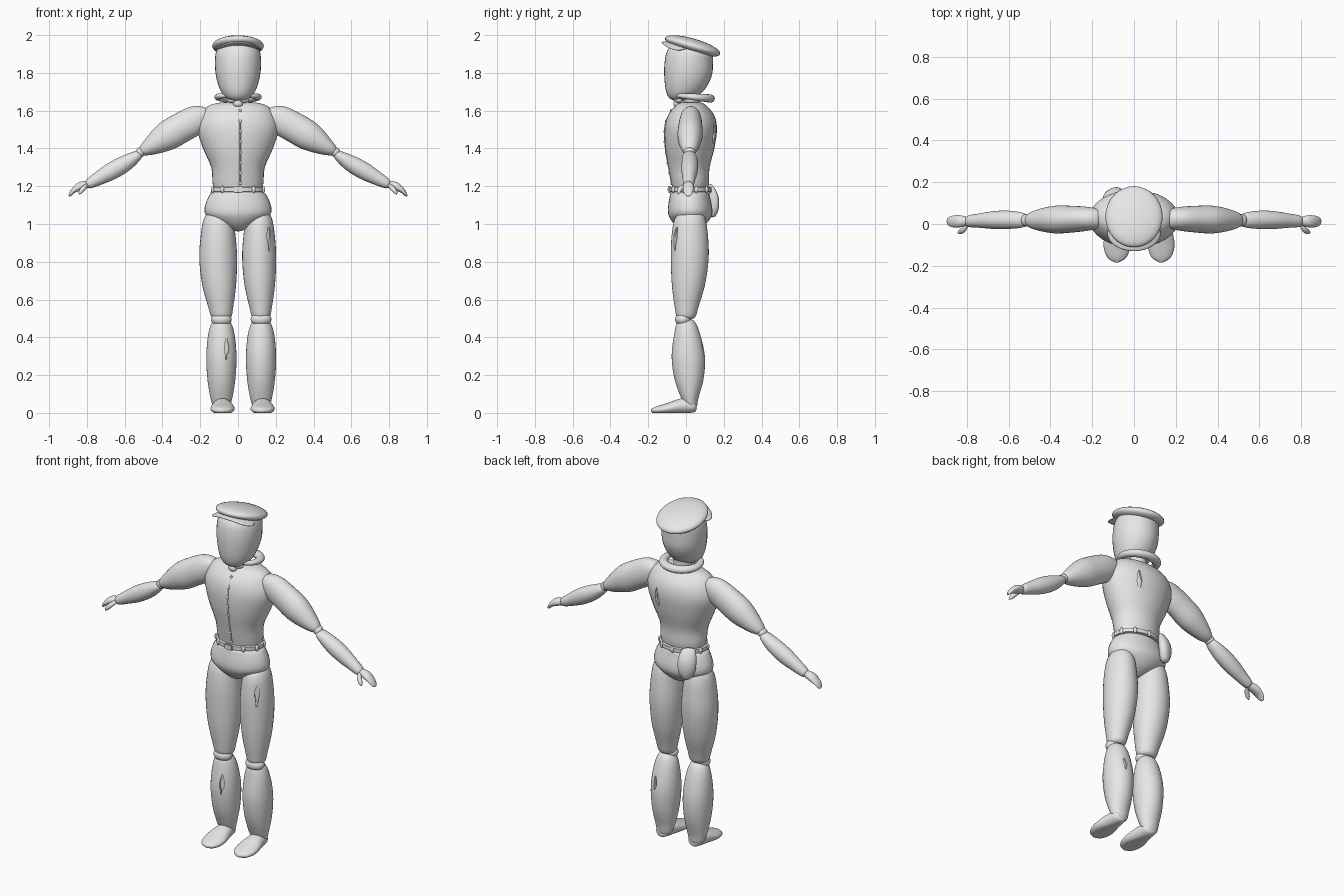
import bpy, bmesh, math, random
from mathutils import Vector, Matrix

random.seed(4)
if "Cube" in bpy.data.objects:
    bpy.data.objects.remove(bpy.data.objects["Cube"], do_unlink=True)

grey = bpy.data.materials.new("light_grey")
grey.use_nodes = True
grey.diffuse_color = (0.8, 0.8, 0.8, 1)
grey.node_tree.nodes["Principled BSDF"].inputs["Base Color"].default_value = (0.8, 0.8, 0.8, 1)


def finish(name, bm, smooth=True):
    """Turn a bmesh into a named, shaded object."""
    bmesh.ops.recalc_face_normals(bm, faces=bm.faces)
    for f in bm.faces:
        f.smooth = smooth
    mesh = bpy.data.meshes.new(name)
    bm.to_mesh(mesh)
    bm.free()
    mesh.materials.append(grey)
    obj = bpy.data.objects.new(name, mesh)
    bpy.context.collection.objects.link(obj)
    return obj


def spline(rows, steps):
    """Smoothly resample rows of numbers."""
    out = []
    for i in range(len(rows) - 1):
        a, b = Vector(rows[max(i - 1, 0)]), Vector(rows[i])
        c, d = Vector(rows[i + 1]), Vector(rows[min(i + 2, len(rows) - 1)])
        for k in range(steps):
            t = k / steps
            out.append(b + (c - a) * (t / 2) + (2 * a - 5 * b + 4 * c - d) * (t * t / 2)
                       + (3 * b - a - 3 * c + d) * (t ** 3 / 2))
    return out + [Vector(rows[-1])]


def loft(name, rows, ref=(1, 0, 0), axis=None, floor=None, steps=4, sides=32):
    """Skin ellipses given as x, y, z, radius along ref, radius across."""
    rows = spline([Vector(r) for r in rows], steps)
    pts = [Vector(r[:3]) for r in rows]
    bm = bmesh.new()
    rings = []
    for i, (p, r) in enumerate(zip(pts, rows)):
        t = Vector(axis) if axis else pts[min(i + 1, len(pts) - 1)] - pts[max(i - 1, 0)]
        t.normalize()
        u = Vector(ref) - t * t.dot(Vector(ref))
        u.normalize()
        v = t.cross(u)
        ring = []
        for k in range(sides):
            a = math.tau * k / sides
            co = p + u * max(r[3], 0.001) * math.cos(a) + v * max(r[4], 0.001) * math.sin(a)
            if floor is not None:
                co.z = max(co.z, floor)
            ring.append(bm.verts.new(co))
        rings.append(ring)
    for a, b in zip(rings, rings[1:]):
        for k in range(sides):
            j = (k + 1) % sides
            bm.faces.new((a[k], a[j], b[j], b[k]))
    bm.faces.new(rings[0])
    bm.faces.new(rings[-1])
    return finish(name, bm)


def body(name, rows):
    """Upright loft from z, x radius, y centre, y radius."""
    return loft(name, [(0, cy, z, rx, ry) for z, rx, cy, ry in rows], axis=(0, 0, 1))


def ball(name, centre, radii, tilt=0, turn=0, sag=0):
    bm = bmesh.new()
    bmesh.ops.create_uvsphere(bm, u_segments=32, v_segments=16, radius=1)
    bm.transform(Matrix.Translation(centre) @ Matrix.Rotation(turn, 4, "Z")
                 @ Matrix.Rotation(tilt, 4, "X") @ Matrix.Diagonal((*radii, 1)))
    for v in bm.verts:
        v.co.z -= sag * v.co.x ** 2
    return finish(name, bm)


def surface_y(obj, x, z, side):
    """Height of the front (-1) or back (1) surface."""
    hit, loc, _, _ = obj.ray_cast((x, side, z), (0, -side, 0))
    return loc.y if hit else 0


def tear(obj, x, z, side, height, width, turn=0.0):
    """Carve a shallow ragged rip."""
    y = surface_y(obj, x, z, side)
    n = 6
    outline = []
    for s in (-1, 1):
        col = [(s * width * random.uniform(0.3, 1) * math.sin(math.pi * (k + 0.5) / n)
                + 0.4 * width * (k / n - 0.5), height * ((k + 0.5) / n - 0.5)) for k in range(n)]
        outline += col[::s]
    bm = bmesh.new()
    face = bm.faces.new([bm.verts.new((a, -0.014, b)) for a, b in outline])
    new = bmesh.ops.extrude_face_region(bm, geom=[face])["geom"]
    bmesh.ops.translate(bm, vec=(0, 0.028, 0), verts=[g for g in new if isinstance(g, bmesh.types.BMVert)])
    bm.transform(Matrix.Translation((x, y, z)) @ Matrix.Rotation(turn, 4, "Z"))
    cutter = finish("tear_cutter", bm, False)
    cutter.hide_render = True
    mod = obj.modifiers.new("tear", "BOOLEAN")
    mod.object = cutter
    mod.operation = "DIFFERENCE"
    bpy.context.view_layer.objects.active = obj
    bpy.ops.object.modifier_apply(modifier=mod.name)
    bpy.data.objects.remove(cutter, do_unlink=True)


# Head and neck
body("head", [(1.65, 0, -.03, 0), (1.66, .05, -.03, .05), (1.70, .09, -.008, .097),
              (1.78, .116, .01, .125), (1.86, .122, .015, .128), (1.92, .113, .02, .118),
              (1.96, .075, .025, .08), (1.972, 0, .025, 0)])
body("neck", [(1.6, .055, .03, .05), (1.64, .05, .03, .048), (1.72, .05, .03, .048)])

# Cap with a drooping visor
ball("cap", (0, .035, 1.942), (.137, .152, .04), tilt=-0.28)
ball("cap_visor", (0, -.045, 1.956), (.128, .085, .012), tilt=-0.05, sag=2.2)

# Torso and pelvis
torso = body("torso", [(1.17, .125, .022, .09), (1.22, .135, .022, .1), (1.3, .142, .016, .109),
                       (1.4, .185, .02, .13), (1.5, .215, .025, .139), (1.57, .2, .027, .125),
                       (1.62, .165, .027, .088), (1.642, .1, .027, .055), (1.648, 0, .027, 0)])
body("pelvis", [(1.175, 0, .02, 0), (1.172, .12, .02, .09), (1.14, .158, .02, .107),
                (1.07, .178, .022, .118), (1.03, .15, .022, .107), (.99, .08, .02, .075),
                (.967, .03, .015, .035), (.96, 0, .015, 0)])

# Open collar with tied ends
arc = []
for k in range(17):
    a = math.radians(-62 + 304 * k / 16)
    y = .035 + .092 * math.sin(a)
    thick = .012 + .014 * math.sin(math.pi * k / 16)
    arc.append((.105 * math.cos(a), y, 1.676 - .09 * y, thick * .85, thick))
loft("collar", arc, ref=(0, 0, 1), steps=2, sides=16)
ball("collar_knot", (0, -.045, 1.637), (.026, .022, .022))
for s, side in ((-1, "right"), (1, "left")):
    ball(side + "_collar_end", (s * .03, -.04, 1.655), (.03, .018, .014), turn=s * 0.4)

# Front seam and buttons
bpy.context.view_layer.update()
heights = [1.215 + .055 * k for k in range(8)]
seam = [(.012, surface_y(torso, .012, z, -1), z, .003, .003) for z in heights]
loft("shirt_seam", seam, steps=3, sides=8)
for x, y, z, _, _ in seam:
    ball("button", (x, y - .001, z), (.007, .005, .008))

# Belt, loops and buckle
bm = bmesh.new()
rings = []
for i in range(48):
    a = math.tau * i / 48
    ring = []
    for h, grow in ((-.014, -.008), (-.011, .003), (.011, .003), (.014, -.008)):
        ring.append(bm.verts.new(((.138 + grow) * math.cos(a), .021 + (.106 + grow) * math.sin(a), 1.183 + h)))
    rings.append(ring)
for i in range(48):
    for k in range(4):
        a, b = rings[i], rings[(i + 1) % 48]
        bm.faces.new((a[k], b[k], b[(k + 1) % 4], a[(k + 1) % 4]))
finish("belt", bm, False)
for i in range(10):
    a = math.tau * (i + .5) / 10
    ball("belt_loop", (.14 * math.cos(a), .021 + .108 * math.sin(a), 1.183), (.01, .01, .019))
bm = bmesh.new()
bmesh.ops.create_cube(bm, size=1, matrix=Matrix.Translation((0, -.089, 1.183)) @ Matrix.Diagonal((.05, .014, .034, 1)))
bmesh.ops.bevel(bm, geom=bm.edges[:], offset=.004, segments=2, affect="EDGES")
finish("belt_buckle", bm, False)

# Hip pouch
loft("hip_pouch", [(-.1, .115, 1.212, 0, 0), (-.1, .118, 1.205, .035, .016), (-.102, .135, 1.15, .05, .03),
                   (-.102, .14, 1.09, .047, .03), (-.1, .138, 1.045, .025, .02), (-.1, .138, 1.035, 0, 0)],
     ref=(.87, .5, 0), axis=(0, 0, 1))

# Legs
parts = {}
for side, hip, knee, width in (("right", -.105, -.088, 1.0), ("left", .112, .122, .9)):
    lean = knee - hip
    thigh = [(1.085, .004, .035, .006, 0), (1.075, .04, .03, .042, 0), (1.03, .075, .022, .08, 0),
             (.94, .092, .02, .096, 0), (.82, .1, .02, .1, 0), (.68, .09, .013, .088, .3),
             (.56, .066, .003, .063, .8), (.505, .05, 0, .047, 1), (.495, .01, 0, .01, 1)]
    parts[side + "_thigh"] = loft(side + "_thigh", [(hip + lean * f, cy, z, rx * width, ry)
                                  for z, rx, cy, ry, f in thigh], axis=(0, 0, 1))
    ball(side + "_knee", (knee, -.015, .495), (.055, .043, .037))
    shin = [(.497, .01, 0, .01), (.485, .045, 0, .045), (.42, .069, .006, .068), (.3, .08, .012, .088),
            (.18, .074, .016, .077), (.08, .058, .02, .046), (.03, .04, .028, .028), (.018, .005, .03, .005)]
    parts[side + "_shin"] = loft(side + "_shin", [(knee, cy, z, rx, ry) for z, rx, cy, ry in shin], axis=(0, 0, 1))
    foot = [(.055, .03, .005, .01), (.045, .034, .035, .03), (-.02, .036, .05, .041),
            (-.1, .022, .064, .03), (-.16, .014, .046, .019), (-.185, .013, .006, .007)]
    loft(side + "_foot", [(knee + (.008 if hip > 0 else .006), y, z, rx, rz) for y, z, rx, rz in foot],
         axis=(0, -1, 0), floor=0)

# Arms
for s, side in ((-1, "right"), (1, "left")):
    def limb(name, rows):
        loft(side + name, [(s * x, *rest) for x, *rest in rows], ref=(0, 1, 0))
    limb("_upper_arm", [(.15, .025, 1.592, .005, .005), (.162, .025, 1.585, .04, .04),
                        (.215, .025, 1.556, .056, .074), (.3, .023, 1.51, .064, .08), (.38, .021, 1.463, .066, .077),
                        (.46, .019, 1.413, .05, .05), (.51, .018, 1.385, .028, .024), (.518, .018, 1.381, .005, .005)])
    ball(side + "_elbow", (s * .515, .018, 1.38), (.026, .03, .026))
    limb("_forearm", [(.515, .018, 1.375, .005, .005), (.525, .018, 1.367, .032, .024),
                      (.59, .02, 1.325, .043, .042), (.665, .019, 1.282, .043, .046),
                      (.74, .016, 1.24, .034, .036), (.795, .013, 1.21, .026, .024), (.802, .013, 1.207, .005, .005)])
    limb("_hand", [(.785, .013, 1.212, .005, .005), (.795, .013, 1.21, .018, .018), (.835, .013, 1.2, .029, .022),
                   (.87, .012, 1.177, .027, .014), (.888, .012, 1.155, .018, .008), (.893, .012, 1.146, .005, .004)])
    loft(side + "_thumb", [(s * .8, 0, 1.205, .01, .01), (s * .815, -.025, 1.192, .013, .013),
                           (s * .832, -.038, 1.172, .011, .011), (s * .842, -.042, 1.158, .003, .003)],
         ref=(0, 0, 1), sides=16)

# Ragged tears in the clothing
bpy.context.view_layer.update()
tear(torso, .085, 1.48, 1, .13, .022, turn=-0.35)
tear(parts["left_thigh"], .165, .92, -1, .15, .018, turn=0.6)
tear(parts["right_shin"], -.06, .34, -1, .14, .016, turn=0.25)
tear(parts["left_shin"], .14, .34, 1, .09, .014, turn=-0.2)
